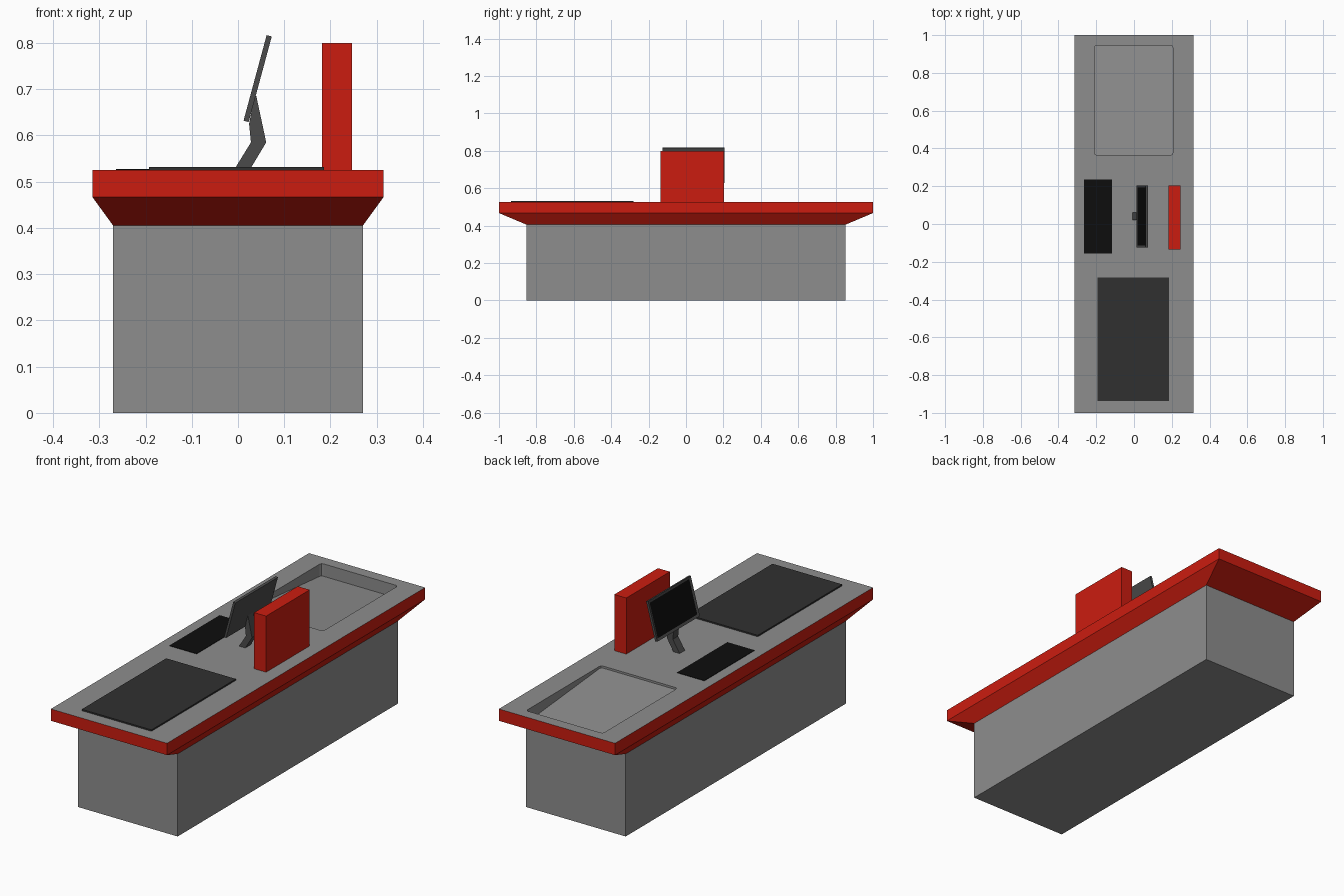
import bpy
import bmesh

if "Cube" in bpy.data.objects:
    bpy.data.objects.remove(bpy.data.objects["Cube"])


def material(name, rgb):
    m = bpy.data.materials.new(name)
    m.diffuse_color = (*rgb, 1)
    m.use_nodes = True
    m.node_tree.nodes["Principled BSDF"].inputs["Base Color"].default_value = m.diffuse_color
    return m


RED = material("red_paint", (0.6, 0.012, 0.005))
DARK = material("dark_rubber", (0.03, 0.03, 0.03))
STEEL = material("dark_steel", (0.07, 0.07, 0.07))
BLACK = material("black_glass", (0.004, 0.004, 0.004))
GREY = material("grey_laminate", (0.27, 0.27, 0.27))


def finish(name, bm, *mats):
    bmesh.ops.recalc_face_normals(bm, faces=bm.faces)
    me = bpy.data.meshes.new(name)
    bm.to_mesh(me)
    bm.free()
    for m in mats:
        me.materials.append(m)
    ob = bpy.data.objects.new(name, me)
    bpy.context.collection.objects.link(ob)
    return ob


def loft(rings):
    """Closed solid through rings of equal point count."""
    bm = bmesh.new()
    loops = [[bm.verts.new(p) for p in r] for r in rings]
    n = len(loops[0])
    for a, b in zip(loops, loops[1:]):
        for i in range(n):
            j = (i + 1) % n
            bm.faces.new((a[i], a[j], b[j], b[i]))
    bm.faces.new(loops[0])
    bm.faces.new(loops[-1])
    bmesh.ops.recalc_face_normals(bm, faces=bm.faces)
    return bm


def rect(x0, x1, y0, y1, z):
    return [(x0, y0, z), (x1, y0, z), (x1, y1, z), (x0, y1, z)]


def box(name, x0, x1, y0, y1, z0, z1, mat):
    return finish(name, loft([rect(x0, x1, y0, y1, z0), rect(x0, x1, y0, y1, z1)]), mat)


def side_prism(profile, y0, y1):
    return loft([[(x, y, z) for x, z in profile] for y in (y0, y1)])


# Cabinet under the counter
box("cabinet", -0.27, 0.27, -0.853, 0.853, 0, 0.405, GREY)

# Counter with flared underside
counter = finish("counter_top", loft([
    rect(-0.27, 0.27, -0.853, 0.853, 0.405),
    rect(-0.315, 0.315, -1, 1, 0.467),
    rect(-0.315, 0.315, -1, 1, 0.525)]), GREY, RED)

# Bagging recess with a sloping floor, cut from the counter
yz = [(0.365, 0.515), (0.945, 0.464), (0.945, 0.6), (0.365, 0.6)]
bm = loft([[(x, y, z) for y, z in yz] for x in (-0.21, 0.206)])
upright = [e for e in bm.edges
           if (e.verts[0].co - e.verts[1].co).xy.length < 1e-5]
bmesh.ops.bevel(bm, geom=upright, offset=0.012, segments=2, profile=0.5, affect='EDGES')
cutter = finish("recess_cutter", bm, GREY)
cutter.hide_render = True
mod = counter.modifiers.new("recess", 'BOOLEAN')
mod.object = cutter
mod.operation = 'DIFFERENCE'
mod.solver = 'EXACT'
bpy.context.view_layer.objects.active = counter
bpy.ops.object.modifier_apply(modifier=mod.name)
bpy.data.objects.remove(cutter)

# Red rim and flare, grey top and recess
for p in counter.data.polygons:
    outer = any(abs(counter.data.vertices[v].co.x) > 0.25 for v in p.vertices)
    p.material_index = int(outer and -0.99 < p.normal.z < 0.9)

# Belt, keypad and divider
box("conveyor_belt", -0.192, 0.186, -0.936, -0.282, 0.52, 0.532, DARK)
box("keypad", -0.264, -0.116, -0.155, 0.235, 0.52, 0.527, BLACK)
box("divider", 0.182, 0.247, -0.135, 0.203, 0.52, 0.8, RED)

# Bent monitor stand
finish("monitor_stand", side_prism([
    (-0.012, 0.52), (0.022, 0.52), (0.061, 0.585), (0.039, 0.688),
    (0.030, 0.655), (0.024, 0.625), (0.028, 0.585)], 0.021, 0.062), STEEL)

# Tilted monitor with a recessed screen facing the cashier
bm = side_prism([(0.012, 0.632), (0.062, 0.817), (0.073, 0.814), (0.023, 0.629)],
                -0.125, 0.205)
screen = min(bm.faces, key=lambda f: f.normal.x)
bmesh.ops.inset_region(bm, faces=[screen], thickness=0.012, use_even_offset=True)
push = screen.normal * -0.003
for v in screen.verts:
    v.co += push
screen.material_index = 1
finish("monitor", bm, STEEL, BLACK)
